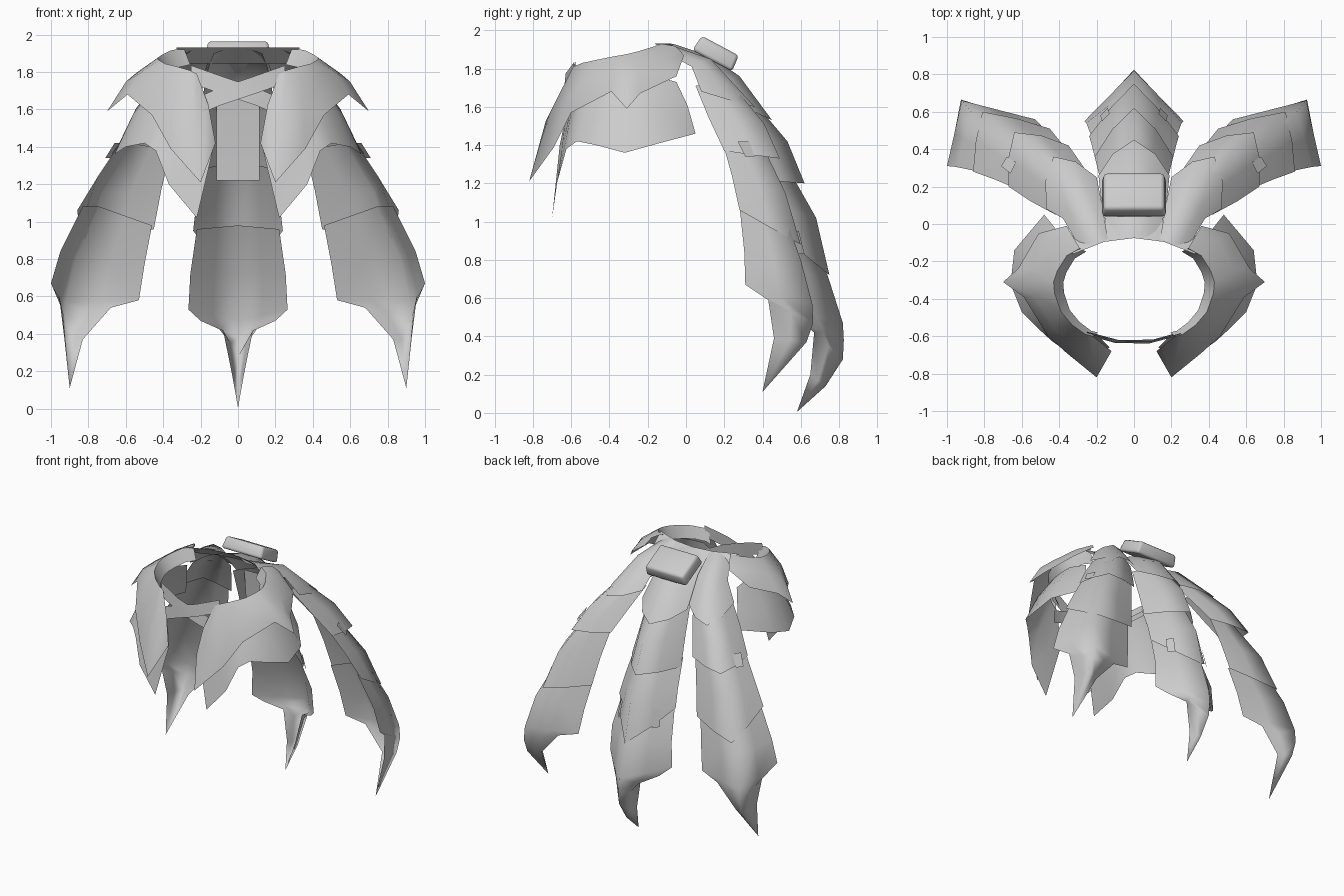
import bpy, bmesh, math
from mathutils import Vector as V

steel = bpy.data.materials.new("pale_grey")
steel.diffuse_color = (0.6, 0.6, 0.6, 1)


def finish(name, verts, faces, mirror=False, angle=75):
    me = bpy.data.meshes.new(name)
    me.from_pydata([tuple(v) for v in verts], [], faces)
    ob = bpy.data.objects.new(name, me)
    bpy.context.collection.objects.link(ob)
    me.materials.append(steel)
    bm = bmesh.new()
    bm.from_mesh(me)
    bmesh.ops.remove_doubles(bm, verts=bm.verts, dist=0.0005)
    bmesh.ops.recalc_face_normals(bm, faces=bm.faces)
    bm.to_mesh(me)
    bm.free()
    if mirror:
        ob.modifiers.new("mirror", 'MIRROR').use_mirror_merge = False
    bpy.ops.object.select_all(action='DESELECT')
    ob.select_set(True)
    bpy.context.view_layer.objects.active = ob
    bpy.ops.object.shade_smooth_by_angle(angle=math.radians(angle))
    return ob


def sheet(name, rows, mirror=False, angle=75):
    """Skin a list of equally long point rows."""
    n = len(rows[0])
    faces = [(r * n + i, r * n + i + 1, (r + 1) * n + i + 1, (r + 1) * n + i)
             for r in range(len(rows) - 1) for i in range(n - 1)]
    return finish(name, [p for row in rows for p in row], faces, mirror, angle)


def arc(outer, ridge, inner, k):
    """Ridged cross-section through three points."""
    o, r, i = V(outer), V(ridge), V(inner)
    c = (o + i) / 2
    return [o, c + k * (o - c) + k * (r - c), r, c + k * (i - c) + k * (r - c), i]


def tail(name, plates, mirror):
    for n, rows in enumerate(plates, 1):
        k = (.60, .56, .53, .50)[n - 1]
        sheet(f"{name}_plate_{n}", [arc(*r, k) for r in rows], mirror, 150)


def sym(x, y, z, ry, rz):
    return (x, y, z), (0, ry, rz), (-x, y, z)


# centre tail: four overlapping ridged plates, the last ending in a spike
tail("centre_tail", [
    [sym(.13, -.09, 1.90, -.07, 1.93), sym(.16, .05, 1.82, .13, 1.865),
     sym(.18, .16, 1.73, .28, 1.76), sym(.19, .26, 1.62, .45, 1.53)],
    [sym(.17, .18, 1.66, .31, 1.68), sym(.19, .28, 1.42, .53, 1.42), sym(.21, .36, 1.22, .62, 1.20)],
    [sym(.20, .32, 1.28, .51, 1.32), sym(.225, .42, 1.08, .68, 1.02), sym(.24, .47, .95, .75, .72)],
    [sym(.22, .45, .96, .61, .98), sym(.255, .54, .72, .74, .72), sym(.265, .55, .53, .82, .47),
     sym(.20, .61, .47, .825, .38), sym(.08, .67, .42, .82, .28),
     sym(.035, .65, .2, .73, .14), sym(0, .58, .005, .58, .005)],
], False)

# side tails, mirrored
tail("side_tail", [
    [((.28, -.14, 1.90), (.20, -.10, 1.93), (.14, -.08, 1.92)),
     ((.38, .03, 1.81), (.30, .13, 1.85), (.17, .10, 1.82)),
     ((.47, .08, 1.68), (.43, .36, 1.60), (.20, .25, 1.66))],
    [((.42, .05, 1.71), (.36, .24, 1.72), (.20, .20, 1.68)),
     ((.55, .12, 1.54), (.54, .41, 1.51), (.28, .32, 1.51)),
     ((.67, .20, 1.37), (.64, .49, 1.33), (.35, .42, 1.36))],
    [((.63, .19, 1.42), (.57, .39, 1.42), (.36, .40, 1.38)),
     ((.75, .24, 1.24), (.73, .52, 1.15), (.41, .46, 1.17)),
     ((.86, .28, 1.06), (.81, .60, .88), (.45, .51, .96))],
    [((.83, .28, 1.08), (.74, .50, 1.08), (.46, .48, .98)),
     ((.95, .305, .84), (.87, .60, .80), (.50, .53, .77)),
     ((1.0, .31, .67), (.92, .66, .57), (.53, .56, .58)),
     ((.955, .43, .59), (.925, .665, .47), (.68, .59, .54)),
     ((.93, .46, .39), (.92, .63, .37), (.83, .58, .37)),
     ((.90, .40, .11), (.90, .40, .11), (.90, .40, .11))],
], True)


def flap(name, cols, bulge):
    """Hip plate lofted from (top, bottom) pairs running front to back."""
    rows = []
    for t, b in cols:
        t, b = V(t), V(b)
        out = (b - t) * V((1, 1, 0))
        rows.append([t, t.lerp(b, .5) + out * bulge + V((0, 0, bulge * .15)), b])
    sheet(name, rows, True)


# upper hip plates with a front point and a side point
rim = [(.22, -.60, 1.79), (.26, -.59, 1.81), (.33, -.54, 1.83), (.39, -.47, 1.845), (.425, -.37, 1.865),
       (.43, -.31, 1.875), (.41, -.25, 1.89), (.36, -.17, 1.915), (.29, -.13, 1.93)]
hem = [(.12, -.68, 1.42), (.20, -.82, 1.21), (.36, -.69, 1.39), (.46, -.60, 1.57), (.59, -.39, 1.68),
       (.70, -.31, 1.59), (.62, -.24, 1.67), (.51, -.05, 1.76), (.36, -.01, 1.87)]
flap("upper_hip_plate", list(zip(rim, hem)), .12)

# lining leaning inward from the rim of the hip plates
sheet("hip_lining", [[p, (p[0] * .88, (p[1] + .35) * .92 - .35, p[2] - .09)] for p in rim], True)

# lower hip plates
flap("lower_hip_plate", [
    ((.20, -.59, 1.66), (.13, -.66, 1.40)),
    ((.26, -.58, 1.70), (.22, -.70, 1.02)),
    ((.32, -.54, 1.72), (.37, -.675, 1.20)),
    ((.36, -.49, 1.74), (.44, -.625, 1.38)),
    ((.38, -.45, 1.75), (.50, -.57, 1.42)),
    ((.41, -.38, 1.77), (.60, -.47, 1.40)),
    ((.42, -.30, 1.77), (.66, -.32, 1.36)),
    ((.42, -.20, 1.77), (.64, -.14, 1.41)),
    ((.40, -.05, 1.73), (.48, .05, 1.46)),
], .08)

# crossed front straps
for s, name in ((1, "front_strap_rising"), (-1, "front_strap_falling")):
    row = [(-.24, .0), (-.1, .06), (.08, .12), (.25, .18)]
    sheet(name, [[(s * x, -.64 + .8 * x * x - s * .004, 1.56 + h),
                  (s * x, -.63 + .8 * x * x - s * .004, 1.655 + h)] for x, h in row])

# band across the back of the waist, sloping out under the tail roots
sheet("back_band", [[(x, -.075 - .8 * x * x, 1.93), (x, .03 - .8 * x * x, 1.845)]
                    for x in (-.33, -.16, 0, .16, .33)])

# panel hanging under the centre tail
sheet("hanging_panel", [[(x, .24, 1.66), (x, .26, 1.45), (x, .27, 1.22)] for x in (-.115, .115)])

# tilted rounded pouch on the tail root
bm = bmesh.new()
bmesh.ops.create_cube(bm, size=1)
for v in bm.verts:
    k = .93 if v.co.z > 0 else 1
    v.co = V((v.co.x * .345 * k, v.co.y * .235 * k, v.co.z * .09))
bmesh.ops.bevel(bm, geom=[e for e in bm.edges], offset=.018, segments=2, profile=.5, affect='EDGES')
pouch = finish("pouch", [v.co.copy() for v in bm.verts],
               [[v.index for v in f.verts] for f in bm.faces])
bm.free()
pouch.location = (0, .158, 1.88)
pouch.rotation_euler = (math.radians(-28), 0, 0)

# small tabs showing between the plates
sheet("side_tail_tab", [[(.66, .27, 1.42), (.63, .33, 1.42)],
                        [(.71, .31, 1.34), (.68, .36, 1.34)]], True)
sheet("centre_tail_tab", [[(.17, .55, .95), (.13, .59, .95)],
                          [(.18, .58, .83), (.14, .62, .83)]], True)
